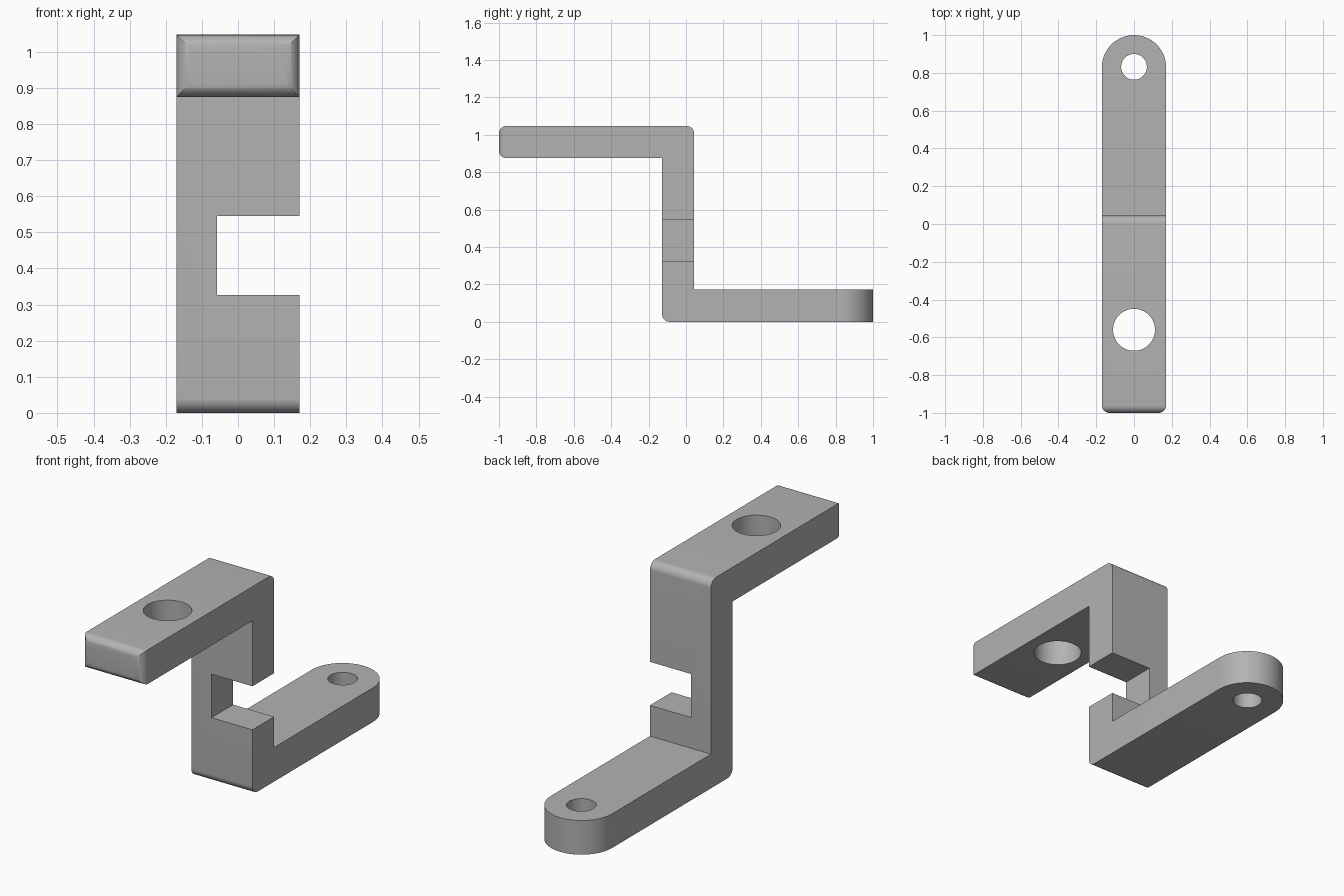
import bpy, bmesh, math
from mathutils import Vector

if "Cube" in bpy.data.objects:
    bpy.data.objects.remove(bpy.data.objects["Cube"])

HALF_W, THICK, HEIGHT = 0.17, 0.172, 1.047
WALL_FRONT, WALL_BACK = -0.128, 0.044
FILLET = 0.04

grey = bpy.data.materials.new("plain grey")
grey.use_nodes = True
grey.diffuse_color = (0.45, 0.45, 0.45, 1)
grey.node_tree.nodes["Principled BSDF"].inputs["Base Color"].default_value = (0.45, 0.45, 0.45, 1)


def rounded_outline(corners, steps):
    """Turn (u, v, radius) right-angle corners into a filleted outline."""
    points = []
    for i, (u, v, r) in enumerate(corners):
        p = Vector((u, v))
        if r == 0:
            points.append(p)
            continue
        a = (Vector(corners[i - 1][:2]) - p).normalized() * r
        b = (Vector(corners[(i + 1) % len(corners)][:2]) - p).normalized() * r
        for k in range(steps + 1):
            t = math.pi / 2 * k / steps
            points.append(p + a * (1 - math.sin(t)) + b * (1 - math.cos(t)))
    return points


def prism(name, outline, to_3d, direction):
    """Extrude a 2D outline into a closed solid."""
    bm = bmesh.new()
    face = bm.faces.new([bm.verts.new(to_3d(p)) for p in outline])
    new = bmesh.ops.extrude_face_region(bm, geom=[face])["geom"]
    bmesh.ops.translate(bm, vec=direction, verts=[g for g in new if isinstance(g, bmesh.types.BMVert)])
    bmesh.ops.remove_doubles(bm, verts=bm.verts, dist=0.0001)
    bmesh.ops.recalc_face_normals(bm, faces=bm.faces)
    mesh = bpy.data.meshes.new(name)
    bm.to_mesh(mesh)
    bm.free()
    mesh.materials.append(grey)
    obj = bpy.data.objects.new(name, mesh)
    bpy.context.collection.objects.link(obj)
    return obj


def combine(target, tool, operation):
    """Apply a boolean and discard the tool."""
    mod = target.modifiers.new(operation.lower(), "BOOLEAN")
    mod.operation, mod.object, mod.solver = operation, tool, "EXACT"
    bpy.context.view_layer.objects.active = target
    bpy.ops.object.modifier_apply(modifier=mod.name)
    bpy.data.objects.remove(tool)


# Stepped side profile
profile = rounded_outline([
    (-1, HEIGHT, FILLET), (WALL_BACK, HEIGHT, FILLET), (WALL_BACK, THICK, 0), (1, THICK, 0),
    (1, 0, 0), (WALL_FRONT, 0, FILLET), (WALL_FRONT, HEIGHT - THICK, 0), (-1, HEIGHT - THICK, FILLET)], 10)
bracket = prism("bracket", profile, lambda p: (-0.3, p.x, p.y), (0.6, 0, 0))

# Plan outline: rounded front corners and a semicircular back end
plan = rounded_outline([
    (-HALF_W, -1, FILLET), (HALF_W, -1, FILLET), (HALF_W, 1, HALF_W), (-HALF_W, 1, HALF_W)], 20)
combine(bracket, prism("plan_cutter", plan, lambda p: (p.x, p.y, -0.2), (0, 0, 1.6)), "INTERSECT")

# Bolt holes
for y, radius in ((-0.56, 0.111), (0.832, 0.068)):
    bpy.ops.mesh.primitive_cylinder_add(vertices=64, radius=radius, depth=3, location=(0, y, 0.5))
    combine(bracket, bpy.context.object, "DIFFERENCE")

# Square notch in the upright
bpy.ops.mesh.primitive_cube_add(size=1, location=(0.142, -0.04, 0.436))
notch = bpy.context.object
notch.scale = (0.4, 0.4, 0.219)
combine(bracket, notch, "DIFFERENCE")

# Smooth fillets with crisp edges
bpy.ops.object.select_all(action="DESELECT")
bracket.select_set(True)
bpy.context.view_layer.objects.active = bracket
bpy.ops.object.shade_smooth_by_angle(angle=math.radians(30))
